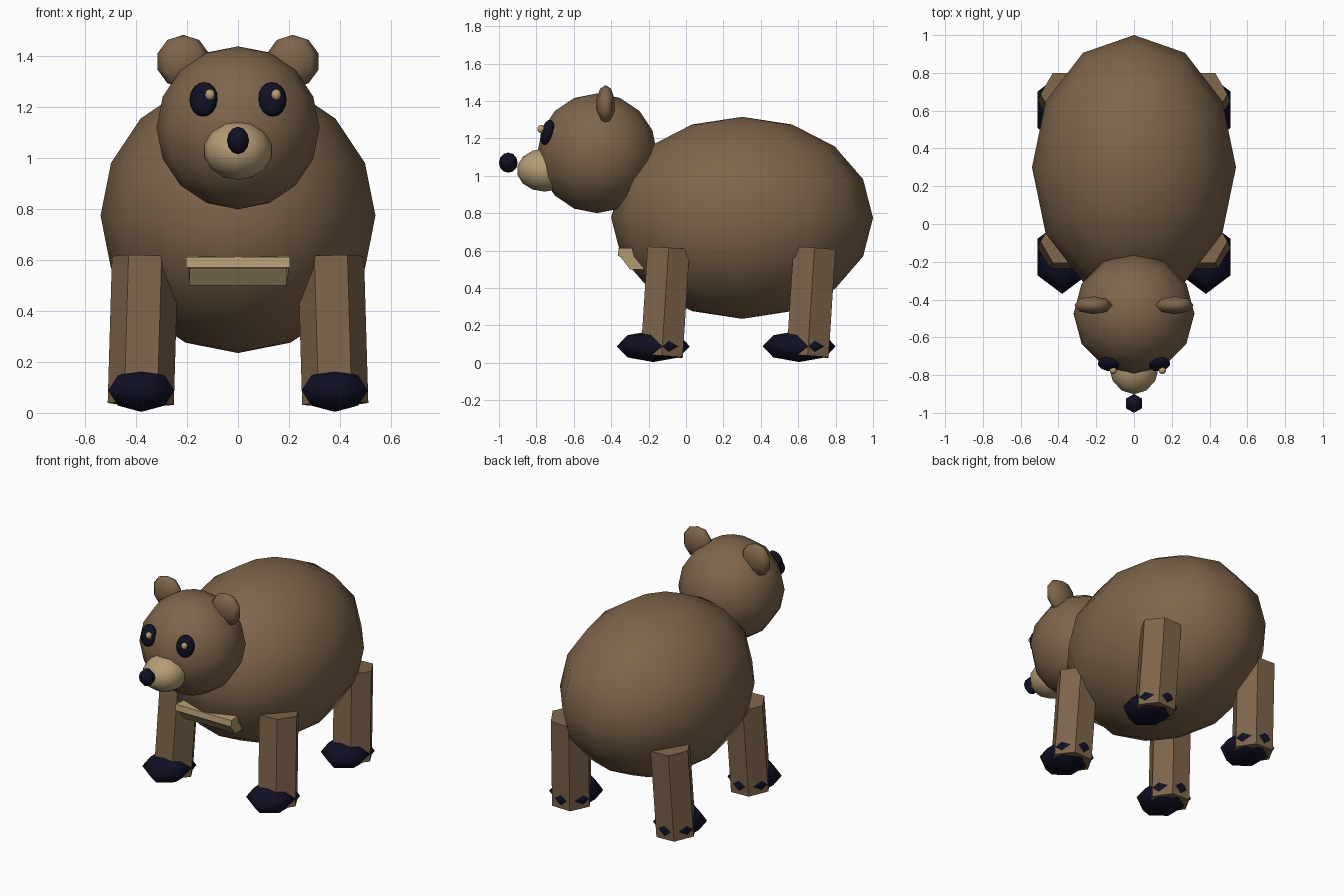
import bpy, bmesh, math
from mathutils import Matrix, Vector, Euler

if "Cube" in bpy.data.objects:
    bpy.data.objects.remove(bpy.data.objects["Cube"])


def material(name, rgb):
    m = bpy.data.materials.new(name)
    m.diffuse_color = (*rgb, 1)
    m.use_nodes = True
    m.node_tree.nodes["Principled BSDF"].inputs["Base Color"].default_value = m.diffuse_color
    return m


BROWN = material("brown fur", (0.21, 0.13, 0.07))
TAN = material("tan fur", (0.47, 0.34, 0.18))
DARK = material("dark navy", (0.005, 0.005, 0.018))


def add_object(name, bm, mat, smooth):
    bmesh.ops.recalc_face_normals(bm, faces=bm.faces)
    for f in bm.faces:
        f.smooth = smooth
    me = bpy.data.meshes.new(name)
    bm.to_mesh(me)
    bm.free()
    me.materials.append(mat)
    ob = bpy.data.objects.new(name, me)
    bpy.context.collection.objects.link(ob)
    return ob


def ball(name, centre, radii, mat, segs=12, rings=8, tilt=(0, 0, 0)):
    """Low-poly ellipsoid."""
    bm = bmesh.new()
    rot = Euler([math.radians(a) for a in tilt]).to_matrix().to_4x4()
    bmesh.ops.create_uvsphere(
        bm, u_segments=segs, v_segments=rings, radius=1,
        matrix=Matrix.Translation(centre) @ rot @ Matrix.Diagonal((*radii, 1)))
    return add_object(name, bm, mat, True)


def leg(name, top, bottom, radius=0.13):
    """Six-sided post between two points, with corners facing sideways."""
    top, bottom = Vector(top), Vector(bottom)
    axis = top - bottom
    rot = Vector((0, 0, 1)).rotation_difference(axis).to_matrix().to_4x4()
    bm = bmesh.new()
    bmesh.ops.create_cone(
        bm, cap_ends=True, segments=6, radius1=radius, radius2=radius,
        depth=axis.length,
        matrix=Matrix.Translation((top + bottom) / 2) @ rot
        @ Matrix.Rotation(math.radians(30), 4, 'Z'))
    return add_object(name, bm, BROWN, False)


# Torso and head
ball("body", (0, 0.3, 0.775), (0.54, 0.70, 0.54), BROWN)
ball("head", (0, -0.475, 1.12), (0.32, 0.32, 0.32), BROWN)

# Muzzle and nose
ball("muzzle", (0, -0.755, 1.03), (0.135, 0.15, 0.115), TAN, 12, 7)
ball("nose", (0, -0.95, 1.07), (0.05, 0.05, 0.054), DARK, 6, 6)

for s, side in ((-1, "left"), (1, "right")):
    # Ears and eyes
    ball("ear_" + side, (s * 0.215, -0.43, 1.38), (0.106, 0.05, 0.105), BROWN, 8, 5)
    ball("eye_patch_" + side, (s * 0.135, -0.742, 1.232), (0.058, 0.033, 0.07),
         DARK, 10, 8, (-16, 0, s * 10))
    ball("eye_glint_" + side, (s * 0.13 + 0.02, -0.775, 1.25), (0.02, 0.02, 0.022),
         TAN, 8, 6)
    # Legs lean slightly forward, each with a paw at the foot
    for end, y in (("front", 0), ("hind", 0.78)):
        leg(f"{end}_leg_{side}", (s * 0.365, y - 0.093, 0.612), (s * 0.382, y - 0.13, 0.035))
        ball(f"{end}_paw_{side}", (s * 0.38, y - 0.175, 0.088), (0.15, 0.195, 0.084),
             DARK, 6, 4)

# Chest patch: side profile (half width, y, z) spanned across the chest
profile = [(0.195, -0.29, 0.615), (0.205, -0.36, 0.612), (0.205, -0.365, 0.572),
           (0.19, -0.35, 0.566), (0.19, -0.30, 0.5), (0.19, -0.2, 0.5),
           (0.195, -0.2, 0.605)]
bm = bmesh.new()
ends = [[bm.verts.new((s * w, y, z)) for w, y, z in profile] for s in (-1, 1)]
for loop in ends:
    bm.faces.new(loop)
for i in range(len(profile)):
    j = (i + 1) % len(profile)
    bm.faces.new((ends[0][i], ends[0][j], ends[1][j], ends[1][i]))
add_object("chest_patch", bm, TAN, False)
